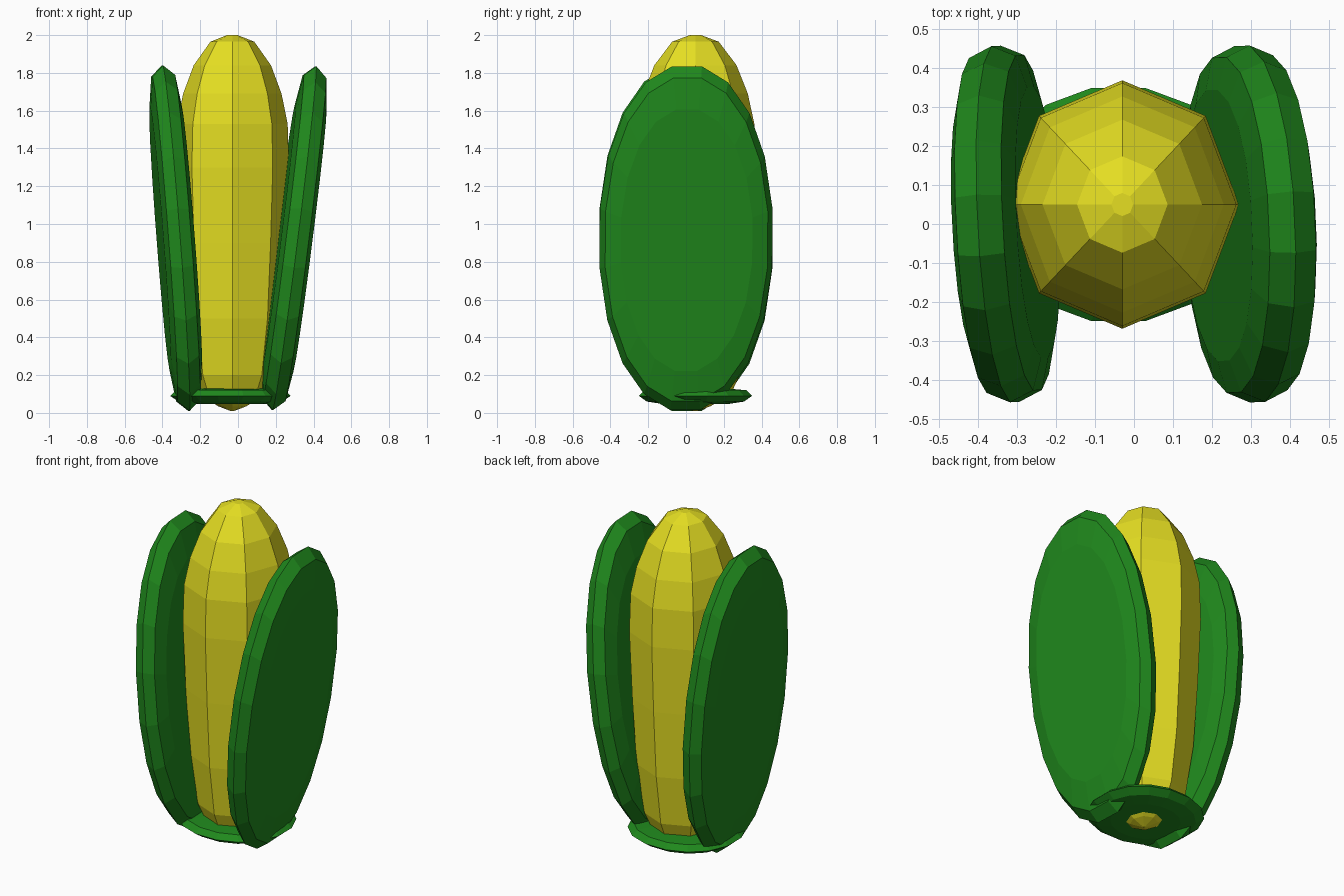
import bpy, bmesh
from math import sin, cos, pi, radians, copysign

if "Cube" in bpy.data.objects:
    bpy.data.objects.remove(bpy.data.objects["Cube"])


def material(name, color):
    m = bpy.data.materials.new(name)
    m.diffuse_color = color
    m.use_nodes = True
    m.node_tree.nodes["Principled BSDF"].inputs["Base Color"].default_value = m.diffuse_color
    return m


yellow = material("kernel_yellow", (0.79, 0.74, 0.016, 1))
green = material("husk_green", (0.014, 0.25, 0.012, 1))


def outline(n, offset, power):
    """Unit superellipse points."""
    pts = []
    for i in range(n):
        a = 2 * pi * (i + offset) / n
        c, s = cos(a), sin(a)
        pts.append((copysign(abs(c) ** (2 / power), c), copysign(abs(s) ** (2 / power), s)))
    return pts


def stack(name, pts, sx, sy, rings, mat, loc, rot=(0, 0, 0)):
    """Loft scaled copies of an outline; rings are (scale, height), capped at both ends."""
    bm = bmesh.new()
    loops = [[bm.verts.new((x * sx * r, y * sy * r, h)) for x, y in pts] for r, h in rings]
    n = len(pts)
    for a, b in zip(loops, loops[1:]):
        for i in range(n):
            j = (i + 1) % n
            bm.faces.new((a[i], a[j], b[j], b[i]))
    bm.faces.new(loops[0][::-1])
    bm.faces.new(loops[-1])
    bmesh.ops.recalc_face_normals(bm, faces=bm.faces)
    mesh = bpy.data.meshes.new(name)
    bm.to_mesh(mesh)
    bm.free()
    mesh.materials.append(mat)
    ob = bpy.data.objects.new(name, mesh)
    ob.location = loc
    ob.rotation_euler = rot
    bpy.context.collection.objects.link(ob)
    return ob


# Eight-sided cob, tapering down to a small stem tip
cob = [(0.01, 0.01), (0.08, 0.035), (0.19, 0.10), (0.235, 0.20), (0.28, 0.50), (0.305, 0.90),
       (0.322, 1.30), (0.315, 1.53), (0.28, 1.69), (0.22, 1.84), (0.125, 1.965), (0.03, 2.0)]
stack("cob", outline(8, 0, 2.06), 0.93, 0.99, cob, yellow, (-0.03, 0.05, 0))

# Two flat husk leaves with chamfered rims, leaning outwards
half = [(0.76, 0.083), (0.94, 0.06)]
slab = [(r, -t) for r, t in half] + [(1, 0)] + [(r, t) for r, t in half[::-1]]
for side, x, lean, yaw in (("right", 0.297, 7.2, 2.5), ("left", -0.33, -4.4, 3)):
    # local x is leaf height, local z is leaf thickness
    stack("husk_leaf_" + side, outline(20, 0.5, 2.1), 0.928, 0.463, slab, green,
          (x, 0, 0.925), (0, radians(lean - 90), radians(yaw)))

# Flat disc holding the leaves at the bottom
disc = [(0.6, -0.042), (0.86, -0.03), (1, 0), (0.9, 0.03), (0.6, 0.038)]
stack("husk_base", outline(16, 0.5, 2.1), 0.325, 0.305, disc, green, (-0.04, 0.05, 0.09))
